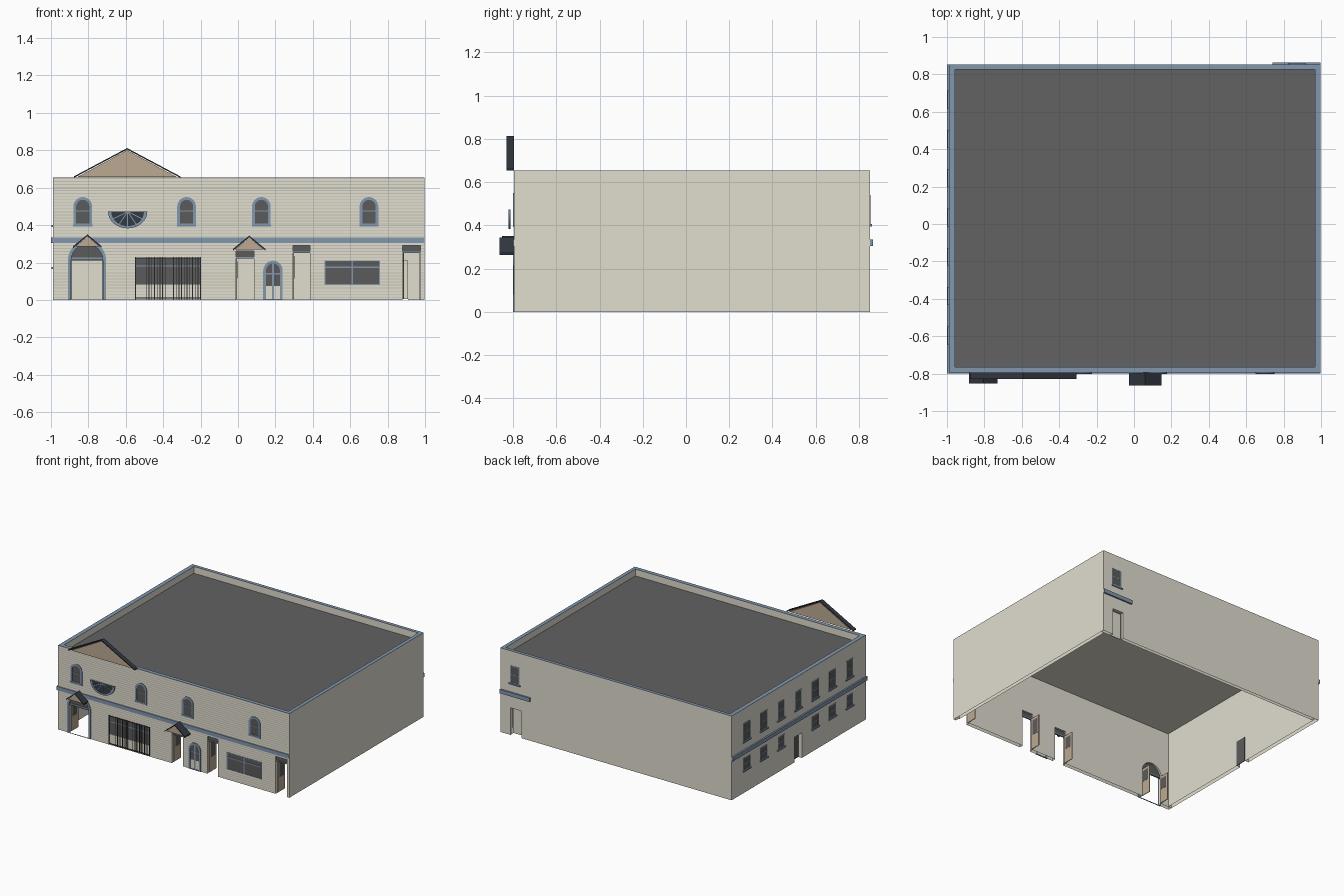
import bpy, bmesh, math
from mathutils import Vector

cube = bpy.data.objects.get("Cube")
if cube:
    bpy.data.objects.remove(cube, do_unlink=True)


def material(name, r, g, b):
    m = bpy.data.materials.new(name)
    m.use_nodes = True
    m.diffuse_color = (r, g, b, 1)
    m.node_tree.nodes["Principled BSDF"].inputs["Base Color"].default_value = (r, g, b, 1)
    return m


CREAM = material("cream wall", .75, .725, .625)
SEAM = material("board seam", .62, .585, .49)
BLUE = material("blue trim", .225, .31, .43)
GREY = material("roof grey", .122, .122, .122)
GLASS = material("window grey", .105, .105, .105)
TAN = material("tan panel", .5, .4, .29)
NAVY = material("dark slate", .033, .04, .052)
BLACK = material("black iron", .02, .02, .02)

X0, X1, Y0, Y1, TOP, WALL = -.988, .997, -.795, .852, .652, .03

# Each wall maps (along, up, outward) to world space
FRONT = lambda u, z, d: Vector((u, Y0 - d, z))
LEFT = lambda u, z, d: Vector((X0 - d, u, z))
BACK = lambda u, z, d: Vector((u, Y1 + d, z))
PLAN = lambda u, v, z: Vector((u, v, z))


def finish(name, bm, mat):
    bmesh.ops.recalc_face_normals(bm, faces=bm.faces)
    me = bpy.data.meshes.new(name)
    bm.to_mesh(me)
    bm.free()
    me.materials.append(mat)
    ob = bpy.data.objects.new(name, me)
    bpy.context.collection.objects.link(ob)
    return ob


def plate(name, wall, outline, d0, d1, mat):
    """Outline on a wall, extruded between two outward depths."""
    bm = bmesh.new()
    a, b = ([bm.verts.new(wall(u, z, d)) for u, z in outline] for d in (d0, d1))
    bm.faces.new(a)
    bm.faces.new(b)
    for i in range(len(a)):
        j = (i + 1) % len(a)
        bm.faces.new((a[i], a[j], b[j], b[i]))
    return finish(name, bm, mat)


def ring(name, wall, outer, inner, d0, d1, mat):
    """Frame between two outlines with matching points."""
    bm = bmesh.new()
    loops = [[bm.verts.new(wall(u, z, d)) for u, z in o]
             for o, d in ((outer, d0), (outer, d1), (inner, d1), (inner, d0))]
    for k in range(4):
        p, q = loops[k], loops[(k + 1) % 4]
        for i in range(len(p)):
            j = (i + 1) % len(p)
            bm.faces.new((p[i], p[j], q[j], q[i]))
    return finish(name, bm, mat)


def rect(u0, u1, z0, z1):
    return [(u0, z0), (u1, z0), (u1, z1), (u0, z1)]


def arch(u0, u1, z0, z1, n=12):
    r, c = (u1 - u0) / 2, (u0 + u1) / 2
    return [(u0, z0), (u1, z0)] + [
        (c + r * math.cos(math.pi * i / n), z1 - r + r * math.sin(math.pi * i / n)) for i in range(n + 1)]


def bowl(c, z, r, n=16):
    return [(c + r * math.cos(math.pi * i / n), z - r * .85 * math.sin(math.pi * i / n)) for i in range(n + 1)]


def box(name, wall, u0, u1, z0, z1, d0, d1, mat):
    return plate(name, wall, rect(u0, u1, z0, z1), d0, d1, mat)


def cut(ob, wall, outlines):
    """Cut openings through a wall."""
    for o in outlines:
        cutter = plate("cutter", wall, o, -.1, .1, ob.data.materials[0])
        cutter.hide_render = True
        mod = ob.modifiers.new("opening", "BOOLEAN")
        mod.object, mod.operation, mod.solver = cutter, "DIFFERENCE", "EXACT"
        bpy.context.view_layer.objects.active = ob
        bpy.ops.object.modifier_apply(modifier=mod.name)
        bpy.data.objects.remove(cutter, do_unlink=True)


def open_bottom(ob):
    """Remove the faces resting on the ground."""
    bm = bmesh.new()
    bm.from_mesh(ob.data)
    ground = [f for f in bm.faces if all(v.co.z < .0005 for v in f.verts)]
    bmesh.ops.delete(bm, geom=ground, context="FACES")
    bm.to_mesh(ob.data)
    bm.free()


# Front wall: board profile run along x, with openings for the entries
boards = 40
step = TOP / boards
profile = [(-WALL, 0)]
for i in range(boards):
    profile += [(0, step * i), (-.0003, step * (i + .75))]
profile += [(0, TOP), (-WALL, TOP)]
front = plate("front_wall", lambda d, z, u: Vector((u, Y0 - d, z)), profile, X0, X1, CREAM)
cut(front, FRONT, [arch(-.895, -.72, -.02, .3), rect(-.012, .085, -.02, .262),
                   rect(.293, .385, -.02, .29), rect(.88, .977, -.02, .29)])
front.data.materials.append(SEAM)
for f in front.data.polygons:
    if f.normal.y < -.9:
        f.material_index = int(f.center.z / step % 1 > .75)

# Remaining walls
left = box("left_side_wall", LEFT, Y0 + WALL, Y1, 0, TOP, -WALL, 0, CREAM)
back = box("back_wall", BACK, X0 + WALL, X1, 0, TOP, -.025, 0, CREAM)
plain = box("plain_side_wall", LEFT, Y0 + WALL, Y1 - .025, 0, TOP, X0 - X1, X0 - X1 + .027, CREAM)

# Side and back doors
cut(left, LEFT, [rect(-.01, .08, -.02, .195)])
box("left_door", LEFT, -.01, .08, 0, .195, -.034, -.03, GLASS)
cut(back, BACK, [rect(.815, .91, -.02, .21)])
box("back_door", BACK, .815, .91, .005, .21, -.034, -.03, CREAM)
for ob in (front, left, back, plain):
    open_bottom(ob)

# Roof deck over a cream ceiling
inside = rect(X0 + .02, X1 - .02, Y0 + .02, Y1 - .02)
plate("flat_roof", PLAN, inside, .598, .6, GREY)
plate("ceiling", PLAN, inside, .594, .598, CREAM)

# Coping around the parapet
ring("parapet_coping", PLAN, rect(X0, X1, Y0, Y1),
     rect(X0 + .032, X1 - .028, Y0 + .031, Y1 - .026), TOP, TOP + .0015, BLUE)

# String course
box("front_band", FRONT, X0 - .012, X1, .305, .335, 0, .005, BLUE)
box("left_band", LEFT, Y0, Y1, .305, .335, 0, .012, BLUE)
box("back_band", BACK, .74, X1, .305, .335, 0, .012, BLUE)


def open_entry(name, u0, u1, top, door_top, leaf, sides):
    """Transom over an opening with glazed leaves swung inward."""
    box(name + "_transom", FRONT, u0, u1, door_top, top, -.016, -.012, GLASS)
    box(name + "_rail", FRONT, u0, u1, door_top - .004, door_top + .004, -.018, -.008, BLUE)
    for u in sides:
        box(name + "_leaf", FRONT, u, u + .005, .005, door_top, -.02 - leaf, -.02, TAN)
        box(name + "_leaf_glass", FRONT, u - .001, u + .006, .115, door_top - .02, -.005 - leaf, -.035, GLASS)


# Front entries
plate("arched_entry_fanlight", FRONT, arch(-.895, -.72, .21, .3), -.016, -.012, GLASS)
open_entry("arched_entry", -.895, -.72, .23, .222, .085, (-.893, -.727))
ring("arched_entry_frame", FRONT, arch(-.91, -.705, 0, .315), arch(-.892, -.723, 0, .297), -.006, .004, BLUE)
for name, u0, u1, top, door in (("gabled_entry", -.012, .085, .262, .225),
                                ("middle_entry", .293, .385, .29, .254),
                                ("end_entry", .88, .977, .29, .254)):
    open_entry(name, u0, u1, top, door, .085, (u0 + .002,))

# Arched double door
ring("double_door_frame", FRONT, arch(.135, .239, 0, .21), arch(.15, .224, .006, .195), -.004, .005, BLUE)
plate("double_door_leaves", FRONT, arch(.148, .226, 0, .197), -.002, .001, CREAM)
plate("double_door_glass", FRONT, arch(.15, .224, .075, .195), .001, .002, GLASS)
box("double_door_stile", FRONT, .181, .193, 0, .195, .001, .004, BLUE)
box("double_door_rail", FRONT, .15, .224, .135, .143, .001, .004, BLUE)

# Arched upper windows
for i, c in enumerate((-.83, -.275, .125, .7)):
    n = f"arched_window_{i + 1}"
    plate(n + "_glass", FRONT, arch(c - .037, c + .037, .405, .535), -.004, .001, GLASS)
    ring(n + "_frame", FRONT, arch(c - .05, c + .05, .4, .55), arch(c - .035, c + .035, .41, .535), -.004, .004, BLUE)
    box(n + "_bar", FRONT, c - .035, c + .035, .474, .479, .001, .003, BLUE)
    box(n + "_sill", FRONT, c - .051, c + .051, .393, .404, -.004, .006, BLUE)

# Fan window with spokes
fc, fz = -.59, .472
plate("fan_glass", FRONT, bowl(fc, fz, .095), .018, .022, NAVY)
ring("fan_frame", FRONT, bowl(fc, fz, .105), bowl(fc, fz - .003, .087), .017, .026, BLUE)
for i in range(1, 6):
    a = math.pi * i / 6
    s, e = math.sin(a) * .0025, math.cos(a) * .0025
    tu, tz = fc + .09 * math.cos(a), fz - .077 * math.sin(a)
    plate(f"fan_spoke_{i}", FRONT, [(fc - s, fz - e), (fc + s, fz + e), (tu + s, tz + e), (tu - s, tz - e)],
          .022, .025, BLUE)

# Shop window
box("shop_glass", FRONT, .465, .755, .083, .21, -.004, .001, GLASS)
box("shop_transom_bar", FRONT, .465, .755, .17, .178, .001, .003, BLUE)
box("shop_mullion", FRONT, .607, .614, .083, .21, .001, .003, BLUE)
ring("shop_frame", FRONT, rect(.462, .758, .08, .212), rect(.467, .753, .085, .207), -.004, .003, BLUE)

# Barred window
box("barred_glass", FRONT, -.548, -.2, .083, .225, -.004, .001, GLASS)
box("barred_transom_bar", FRONT, -.548, -.2, .178, .185, .001, .002, BLUE)
for z in (.008, .222):
    box("grille_rail", FRONT, -.552, -.197, z, z + .006, .002, .005, BLACK)
for i in range(25):
    if i not in (1, 2, 3, 12, 13):
        u = -.55 + .0145 * i
        box(f"grille_bar_{i}", FRONT, u, u + .004, .003, .229, .002, .005, BLACK)


def gable(name, c, half, z0, z1, t, gap, reach, face):
    """Tan pediment under two sloping roof slabs."""
    w = half * (1 - (t + gap) / (z1 - z0))
    plate(name + "_face", FRONT, [(c - w, z0), (c + w, z0), (c, z1 - t - gap)], 0, face, TAN)
    for s in (-1, 1):
        plate(name + "_roof", FRONT, [(c, z1), (c + s * half, z0 + t * .3), (c + s * half, z0 - t * .7), (c, z1 - t)],
              0, reach, NAVY)


gable("main_gable", -.593, .285, .658, .812, .008, .003, .034, .026)
gable("arched_entry_canopy", -.805, .076, .285, .35, .009, 0, .057, .05)
gable("gabled_entry_canopy", .06, .087, .27, .344, .009, 0, .068, .06)


def sash(name, wall, c, z0, z1, half):
    box(name + "_glass", wall, c - half, c + half, z0, z1, -.002, .001, GLASS)
    ring(name + "_frame", wall, rect(c - half, c + half, z0, z1),
         rect(c - half + .007, c + half - .007, z0 + .007, z1 - .007), 0, .002, BLUE)
    box(name + "_bar", wall, c - half, c + half, (z0 + z1) / 2 - .003, (z0 + z1) / 2 + .003, 0, .002, BLUE)
    box(name + "_sill", wall, c - half - .008, c + half + .008, z0 - .01, z0, 0, .008, BLUE)


# Left side windows
for i in range(7):
    y = .665 - .21 * i
    sash(f"left_upper_window_{i + 1}", LEFT, y, .4, .54, .04)
    if i != 3:
        sash(f"left_lower_window_{i + 1}", LEFT, y, .175, .27, .04)

# Back window
sash("back_window", BACK, .872, .405, .54, .04)
